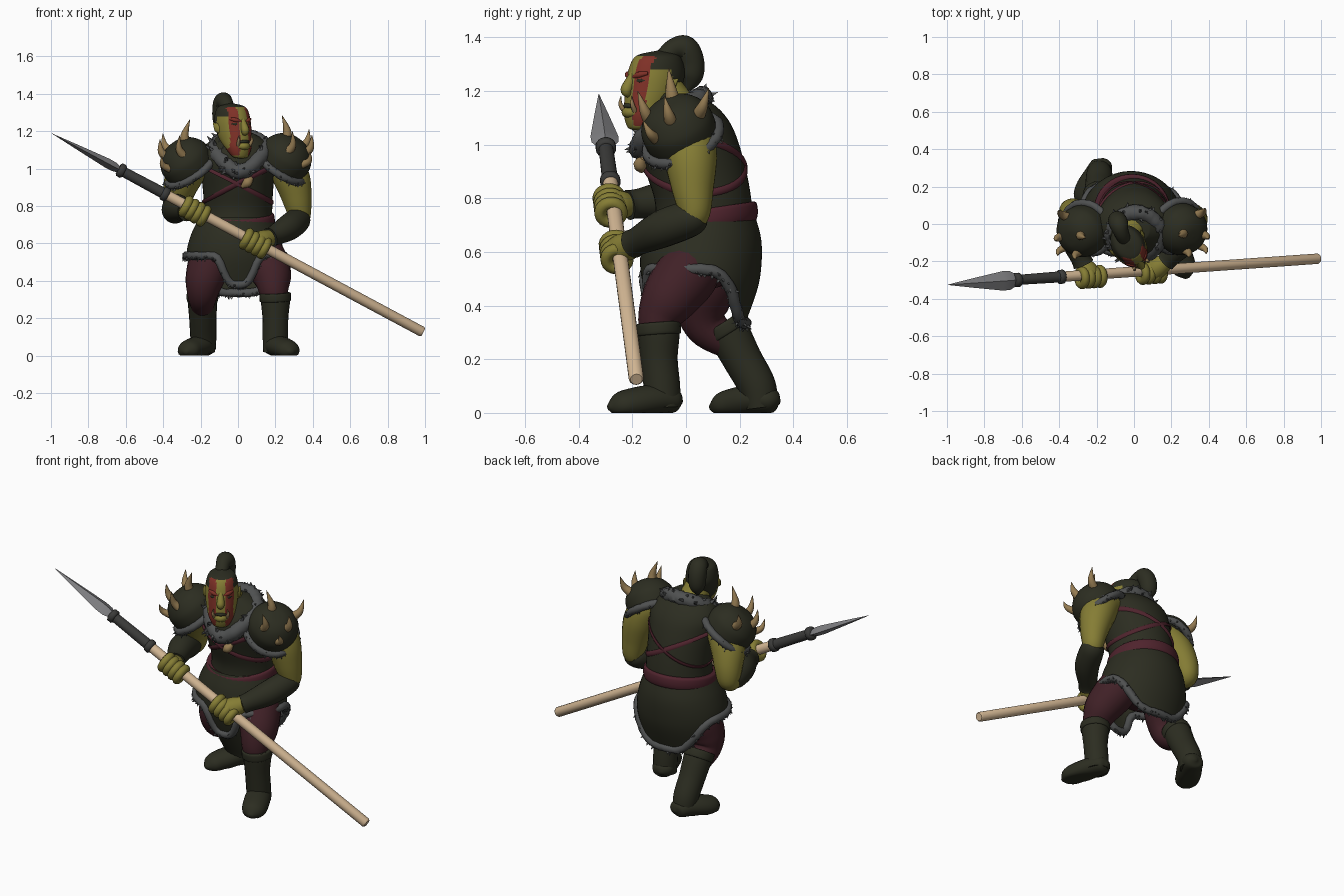
import bpy, bmesh, math, random
from mathutils import Vector, Matrix

if "Cube" in bpy.data.objects:
    bpy.data.objects.remove(bpy.data.objects["Cube"])
random.seed(4)
TAU = 2 * math.pi

def material(name, *c):
    m = bpy.data.materials.new(name)
    m.diffuse_color = (*c, 1)
    m.use_nodes = True
    m.node_tree.nodes["Principled BSDF"].inputs["Base Color"].default_value = m.diffuse_color
    return m
LEATHER = material("dark leather", .025, .026, .015)
SKIN = material("olive skin", .235, .205, .035)
TROUSER = material("maroon cloth", .052, .015, .020)
BELT = material("red leather", .078, .017, .026)
FUR = material("grey fur", .078, .081, .081)
BONE = material("tan bone", .30, .20, .085)
WOOD = material("pale wood", .66, .48, .30)
STEEL = material("steel", .21, .21, .22)
IRON = material("dark iron", .043, .043, .041)
PAINT = material("red paint", .21, .030, .020)

def build(name, verts, faces, mats, rule=None, matrix=None, sharp=50):
    me = bpy.data.meshes.new(name)
    me.from_pydata([tuple(v) for v in verts], [], faces)
    bm = bmesh.new()
    bm.from_mesh(me)
    bmesh.ops.recalc_face_normals(bm, faces=bm.faces[:])
    bm.to_mesh(me)
    bm.free()
    for m in mats if isinstance(mats, list) else [mats]:
        me.materials.append(m)
    for p in me.polygons:
        p.use_smooth = True
        if rule:
            p.material_index = rule(p.center)
    me.set_sharp_from_angle(angle=math.radians(sharp))
    ob = bpy.data.objects.new(name, me)
    bpy.context.collection.objects.link(ob)
    if matrix:
        ob.matrix_world = matrix
    return ob

def spline(pts, sub):
    """Smooth curve through tuples of any length."""
    out = []
    for i in range(len(pts) - 1):
        a, b, c, d = (pts[max(0, min(len(pts) - 1, i + k))] for k in (-1, 0, 1, 2))
        for s in range(sub):
            t = s / sub
            out.append(tuple(.5 * (2*q + (r-p)*t + (2*p-5*q+4*r-s4)*t*t + (3*q-p-3*r+s4)*t**3)
                             for p, q, r, s4 in zip(a, b, c, d)))
    return out + [tuple(pts[-1])]

def grid(rings, closed=False, cap=True):
    n, k = len(rings[0]), len(rings)
    faces = [(i*n + j, i*n + (j+1) % n, (i+1) % k*n + (j+1) % n, (i+1) % k*n + j)
             for i in range(k if closed else k - 1) for j in range(n)]
    if cap and not closed:
        faces += [tuple(range(n)), tuple(range((k-1)*n, k*n))]
    return [v for r in rings for v in r], faces

def tube_rings(pts, seg, squash=1, side=(1, 0, 0), closed=False, rough=0):
    c, u, out, k = [Vector(p[:3]) for p in pts], Vector(side), [], len(pts)
    for i in range(k):
        a, b = (c[i-1], c[(i+1) % k]) if closed else (c[max(i-1, 0)], c[min(i+1, k-1)])
        t = (b - a).normalized()
        u = (u - t * u.dot(t)).normalized()
        v = t.cross(u)
        out.append([c[i] + (u*math.cos(TAU*j/seg) + v*squash*math.sin(TAU*j/seg))
                    * pts[i][3] * (1 + random.uniform(-rough, rough)) for j in range(seg)])
    return out

def tube(name, pts, mat, sub=6, seg=20, squash=1, side=(1, 0, 0), closed=False, floor=False, matrix=None, sharp=50):
    p = pts if closed or sub < 2 else spline(pts, sub)
    rings = tube_rings(p, seg, squash, side, closed)
    if floor:
        rings = [[Vector((v.x, v.y, max(v.z, 0))) for v in r] for r in rings]
    return build(name, *grid(rings, closed), mat, matrix=matrix, sharp=sharp)

def at(prof, z, a, off=0):
    """Point on a body of stacked ellipses (z, cx, cy, rx, ry)."""
    z = max(min(prof[0][0], prof[-1][0]), min(max(prof[0][0], prof[-1][0]), z))
    for p, q in zip(prof, prof[1:]):
        if min(p[0], q[0]) <= z <= max(p[0], q[0]) and p[0] != q[0]:
            f = (z - p[0]) / (q[0] - p[0])
            x, y, rx, ry = (m + (n-m)*f for m, n in zip(p[1:], q[1:]))
            return Vector((x + (rx+off)*math.cos(a), y + (ry+off)*math.sin(a), z))

def loft(name, prof, mat, sub=6, seg=40, tilt=0, rule=None, matrix=None):
    rings = [[Vector((x + rx*math.cos(TAU*j/seg), y + ry*math.sin(TAU*j/seg), z + tilt*ry*math.sin(TAU*j/seg)))
              for j in range(seg)] for z, x, y, rx, ry in spline(prof, sub)]
    return build(name, *grid(rings), mat, rule, matrix)

def fur(name, path, r, drop, tufts=3):
    """Rough closed roll with pointed tufts; drop is the way the hair hangs."""
    verts, faces = grid(tube_rings([(*p, r) for p in path], 10, closed=True, rough=.1), True)
    for p in path:
        for _ in range(tufts):
            d = Vector([random.uniform(-1, 1) for _ in range(3)]).normalized() + Vector(drop)
            d.normalize()
            u = d.orthogonal().normalized()
            v, b = d.cross(u), len(verts)
            base = Vector(p) + d * r * .6
            verts += [base + (u*math.cos(TAU*j/4) + v*math.sin(TAU*j/4))*r*.45 for j in range(4)]
            verts.append(base + d * r * random.uniform(.7, 1.3))
            faces += [(b+j, b+(j+1) % 4, b+4) for j in range(4)] + [(b+3, b+2, b+1, b)]
    build(name, verts, faces, FUR)

# Torso, belt, straps
torso = [(.66, -.01, .065, .19, .185), (.78, 0, .065, .183, .18), (.89, 0, .04, .188, .187), (1.0, 0, .01, .2, .188),
         (1.08, 0, .0, .2, .165), (1.14, 0, -.005, .16, .12), (1.19, 0, -.03, .08, .07)]
loft("torso_vest", torso, LEATHER)
loft("belt", [(.685, -.01, .065, .19, .18), (.69, -.01, .065, .202, .197), (.72, -.01, .065, .207, .203),
              (.755, -.01, .065, .202, .197), (.76, -.01, .065, .19, .18)], BELT, 3, tilt=.15)
dense = spline(torso, 6)
for s, label in ((1, "right"), (-1, "left")):
    tube(label + "_chest_strap", [(*at(dense, .92 + .1*s*math.cos(TAU*i/60), TAU*i/60, -.001), .015) for i in range(60)],
         BELT, closed=True, seg=8, side=(0, 0, 1), squash=.45)
tube("bone_clasp", [(.02, -.165, .90, .008), (.05, -.17, .925, .026), (.075, -.16, .95, .01)], BONE, seg=10)

# Skirt with front and back flaps, fur hem
skirt = spline([(.74, -.01, .065, .195, .19), (.65, -.015, .06, .235, .22), (.55, -.015, .055, .26, .226),
                (.45, -.015, .055, .255, .208), (.28, -.015, .05, .22, .15)], 6)
def hem(a):
    f = math.atan2(math.sin(a + 1.50), math.cos(a + 1.50))
    b = math.atan2(math.sin(a - 1.50), math.cos(a - 1.50))
    return .535 - .155*math.exp(-(f/.36)**4) - .20*math.exp(-(b/.95)**4)
N = 72
build("skirt", *grid([[at(skirt, .74 + (hem(TAU*j/N) - .74)*i/16, TAU*j/N) for j in range(N)] for i in range(17)],
                     cap=False), LEATHER)
fur("skirt_fur_hem", [at(skirt, hem(TAU*j/90), TAU*j/90) for j in range(90)], .022, (0, 0, -1))
loft("pelvis", [(.46, -.01, .06, .03, .03), (.50, -.01, .06, .17, .13), (.6, -.01, .06, .2, .16), (.7, -.01, .06, .16, .15)], TROUSER)

# Legs, boots, feet
legs = {
    "right": ([(.10, .05, .60, .10), (.14, .005, .52, .118), (.18, -.06, .43, .106), (.19, -.10, .35, .08), (.198, -.105, .27, .06)],
              [(.198, -.105, .335, .078), (.2, -.102, .29, .078), (.2, -.1, .2, .069), (.2, -.09, .1, .068), (.2, -.085, .02, .066)],
              [(.177, -.015, .04, .01), (.185, -.04, .045, .054), (.213, -.11, .05, .07), (.254, -.2, .036, .07), (.274, -.255, .026, .056), (.285, -.29, .02, .012)]),
    "left": ([(-.12, .10, .60, .10), (-.15, .08, .50, .115), (-.18, .06, .40, .102), (-.19, .08, .32, .08), (-.19, .16, .26, .06)],
             [(-.19, .135, .335, .077), (-.19, .16, .295, .079), (-.188, .21, .2, .073), (-.185, .265, .1, .07), (-.185, .28, .02, .062)],
             [(-.162, .35, .04, .01), (-.168, .325, .045, .055), (-.2, .255, .05, .07), (-.247, .18, .036, .07), (-.268, .125, .026, .056), (-.28, .09, .02, .012)])}
for side, (thigh, boot, foot) in legs.items():
    tube(side + "_trouser_leg", thigh, TROUSER)
    tube(side + "_boot", boot, LEATHER, floor=True)
    a, b = Vector(boot[0][:3]), Vector(boot[1][:3])
    tube(side + "_boot_cuff", [(*a, .074), (*a.lerp(b, .1), .084), (*a.lerp(b, .9), .084), (*b, .074)], LEATHER, 4)
    tube(side + "_foot", foot, LEATHER, squash=.8, floor=True)

# Spear
TIP, BUTT = Vector((-.995, -.325, 1.188)), Vector((.99, -.185, .125))
def on_spear(t, r):
    return (*TIP.lerp(BUTT, t), r)
tube("spear_blade", [on_spear(0, .001), on_spear(.07, .026), on_spear(.148, .052), on_spear(.168, .05), on_spear(.19, .024)],
     STEEL, 1, 4, .5, (0, 1, 0), sharp=15)
tube("spear_socket", [on_spear(.185, .027), on_spear(.31, .030)], IRON, 1)
for i, t in enumerate((.187, .305)):
    tube("spear_ring_%d" % i, [on_spear(t-.008, .03), on_spear(t-.005, .038), on_spear(t+.005, .038), on_spear(t+.008, .03)], IRON, 1)
tube("spear_shaft", [on_spear(.3, .028), on_spear(.996, .028), on_spear(1, .022)], WOOD, 1)

# Arms, bracers and gripping hands
arms = {
    "right": ([(.19, 0, 1.06, .09), (.25, .01, 1.02, .1), (.29, .018, .94, .098), (.315, .025, .84, .08), (.328, .03, .745, .06), (.31, 0, .71, .05)],
              [(.333, .05, .745, .05), (.32, .015, .725, .068), (.27, -.09, .685, .07), (.19, -.18, .64, .053), (.17, -.2, .63, .055)], .548),
    "left": ([(-.2, -.02, 1.05, .09), (-.26, -.005, 1.0, .1), (-.30, .025, .93, .096), (-.325, .06, .84, .078), (-.335, .065, .77, .062), (-.34, .02, .77, .05)],
             [(-.342, .06, .77, .05), (-.338, .02, .775, .07), (-.325, -.07, .79, .074), (-.285, -.18, .78, .055), (-.27, -.215, .775, .057)], .385)}
axis = (BUTT - TIP).normalized()
u = axis.orthogonal().normalized()
v = axis.cross(u)
for side, (arm, bracer, t) in arms.items():
    tube(side + "_arm", arm, SKIN)
    tube(side + "_bracer", bracer, LEATHER)
    w, grip = Vector(bracer[-1][:3]), TIP.lerp(BUTT, t) + Vector((0, -.012, -.006))
    tube(side + "_palm", [(*w, .045), (*w.lerp(grip, .5), .056), (*grip, .052), (*w.lerp(grip, 1.3), .02)], SKIN)
    for k in range(4):
        c = grip + axis * (k - 1.5) * .036
        tube("%s_finger_%d" % (side, k), [(*(c + (u*math.cos(TAU*i/20) + v*math.sin(TAU*i/20))*.04), .023) for i in range(20)],
             SKIN, closed=True, seg=10, side=axis)

# Spiked shoulder guards
spikes = [((.255, -.045, 1.14), (.235, -.065, 1.285), .03), ((.32, .04, 1.10), (.38, .085, 1.21), .027),
          ((.345, -.05, 1.07), (.395, -.08, 1.18), .027), ((.26, -.13, 1.08), (.29, -.18, 1.20), .026),
          ((.34, -.11, 1.02), (.385, -.16, 1.09), .022)]
dome = [(-.05, 0, 0, .13, .135), (.0, 0, 0, .138, .142), (.05, 0, 0, .132, .136), (.1, 0, 0, .098, .1), (.125, 0, 0, .05, .055), (.13, 0, 0, .004, .004)]
for s, label, off in ((1, "right", Vector((0, 0, 0))), (-1, "left", Vector((-.022, -.01, -.022)))):
    c = Vector((.25*s, -.025, 1.05)) + off
    M = Matrix.Translation(c) @ Vector((.5*s, -.32, .75)).to_track_quat('Z', 'Y').to_matrix().to_4x4()
    loft(label + "_shoulder_guard", dome, LEATHER, matrix=M)
    fur(label + "_shoulder_fur", [M @ Vector((.14*math.cos(TAU*i/50), .145*math.sin(TAU*i/50), -.04)) for i in range(50)],
        .021, (.3*s, 0, -.8))
    for k, (b, tip, r) in enumerate(spikes):
        b, tip = (Vector((p[0]*s, p[1], p[2])) + off for p in (b, tip))
        mid = b.lerp(tip, .5) + Vector((.018*s, 0, -.012))
        tube("%s_spike_%d" % (label, k), [(*b.lerp(mid, -.3), r), (*b, r), (*mid, r*.72), (*tip, .001)], BONE, 5, 12)

# Fur collar and neck
fur("fur_collar", [Vector((.01 + .13*math.cos(TAU*i/60), -.055 + .115*math.sin(TAU*i/60), 1.105 + .07*math.sin(TAU*i/60)
                           - .05*max(0, -math.sin(TAU*i/60))**4)) for i in range(60)], .042, (0, 0, -.3), 2)
tube("neck", [(0, .01, 1.08, .085), (-.02, -.05, 1.15, .08), (-.03, -.09, 1.22, .07)], SKIN)

# Head, turned to one side, with painted stripes and hair
H = Matrix.Translation((-.03, -.112, 0)) @ Matrix.Rotation(math.radians(32), 4, 'Z')
def head_rule(c):
    if c.z > 1.33 or c.y > .015 or (c.z > 1.28 and abs(c.x) > .066) or (c.z > 1.31 and c.y > -.04):
        return 1
    return 2 if c.y < -.03 and .026 < abs(c.x) < .068 and c.z > 1.07 else 0
loft("head", [(1.055, 0, -.085, .015, .012), (1.065, 0, -.08, .045, .035), (1.11, 0, -.06, .07, .068), (1.16, 0, -.03, .083, .096),
              (1.21, 0, -.012, .09, .108), (1.26, 0, 0, .09, .113), (1.31, 0, .005, .08, .1), (1.335, 0, .008, .06, .075),
              (1.35, 0, .01, .005, .005)], [SKIN, LEATHER, PAINT], 8, 64, rule=head_rule, matrix=H)
tube("nose", [(0, -.1, 1.265, .012), (0, -.12, 1.225, .02), (0, -.13, 1.20, .021), (0, -.11, 1.185, .012)], SKIN, 5, 12, matrix=H)
tube("mouth", [(-.05, -.098, 1.14, .004), (0, -.13, 1.145, .009), (.05, -.098, 1.14, .004)], LEATHER, 6, 10, side=(0, 0, 1), matrix=H)
tube("lower_lip", [(-.05, -.085, 1.12, .01), (0, -.125, 1.12, .02), (.05, -.085, 1.12, .01)], SKIN, 6, 12, side=(0, 0, 1), matrix=H)
for s, label in ((1, "right"), (-1, "left")):
    tube(label + "_brow", [(.012*s, -.108, 1.25, .006), (.04*s, -.098, 1.26, .012), (.065*s, -.076, 1.266, .006)], PAINT, 5, 10, side=(0, 0, 1), matrix=H)
    tube(label + "_eye", [(.026*s, -.106, 1.236, .004), (.042*s, -.097, 1.238, .009), (.06*s, -.084, 1.238, .004)], LEATHER, 4, 8, side=(0, 0, 1), matrix=H)
    tube(label + "_tusk", [(.036*s, -.115, 1.125, .01), (.042*s, -.13, 1.15, .008), (.038*s, -.13, 1.18, .001)], BONE, 4, 10, matrix=H)
    tube(label + "_ear", [(.08*s, -.01, 1.2, .018), (.09*s, .005, 1.22, .024), (.1*s, .035, 1.245, .002)], SKIN, 5, 12, .5, (0, 0, 1), matrix=H)

# Top knot falling behind the head
tube("top_knot", [(-.05, -.085, 1.32, .035), (-.068, -.045, 1.355, .04), (-.08, -.005, 1.357, .05), (-.088, .018, 1.31, .05),
                  (-.09, .02, 1.25, .042), (-.085, .005, 1.20, .008)], LEATHER)
